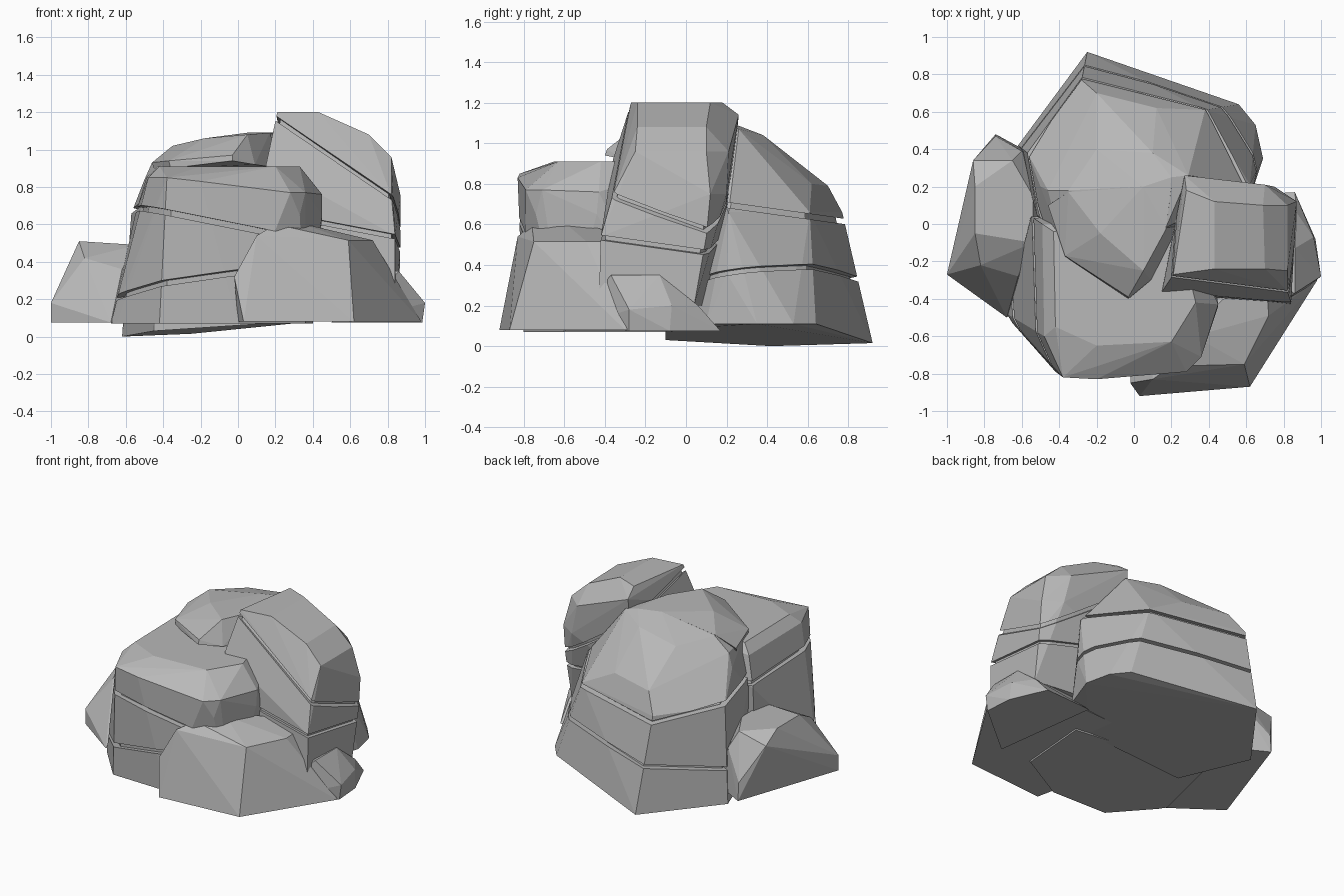
import bpy, bmesh
from mathutils import Vector

cube = bpy.data.objects.get("Cube")
if cube:
    bpy.data.objects.remove(cube, do_unlink=True)

stone = bpy.data.materials.new("grey_stone")
stone.use_nodes = True
grey = (0.48, 0.48, 0.48, 1)
stone.diffuse_color = grey
stone.node_tree.nodes["Principled BSDF"].inputs["Base Color"].default_value = grey


def hull(points):
    """Convex boulder around a few corner points."""
    bm = bmesh.new()
    for p in points:
        bm.verts.new(p)
    res = bmesh.ops.convex_hull(bm, input=bm.verts)
    loose = [g for g in set(res["geom_interior"] + res["geom_unused"])
             if isinstance(g, bmesh.types.BMVert)]
    bmesh.ops.delete(bm, geom=loose, context="VERTS")
    bmesh.ops.dissolve_limit(bm, angle_limit=0.05, verts=bm.verts, edges=bm.edges)
    return bm


def trim(bm, point, normal, keep_above):
    """Slice the boulder with a plane and close the cut."""
    res = bmesh.ops.bisect_plane(bm, geom=bm.verts[:] + bm.edges[:] + bm.faces[:],
                                 plane_co=point, plane_no=normal,
                                 clear_inner=keep_above, clear_outer=not keep_above)
    rim = [g for g in res["geom_cut"] if isinstance(g, bmesh.types.BMEdge)]
    if rim:
        bmesh.ops.contextual_create(bm, geom=rim)


def rock(name, points, cracks=(), gap=0.013, depth=0.045):
    """Boulder split into strata by cracks, each crack a (point, slopes) pair."""
    planes = [(Vector(p), Vector((-sx, -sy, 1)).normalized()) for p, (sx, sy) in cracks]
    mesh = bpy.data.meshes.new(name)
    total = bmesh.new()

    def add(bm):
        part = bpy.data.meshes.new("part")
        bm.to_mesh(part)
        bm.free()
        total.from_mesh(part)
        bpy.data.meshes.remove(part)

    # solid strata
    for i in range(len(planes) + 1):
        bm = hull(points)
        if i > 0:
            p, n = planes[i - 1]
            trim(bm, p + n * gap, n, True)
        if i < len(planes):
            p, n = planes[i]
            trim(bm, p - n * gap, n, False)
        add(bm)
    # shrunken slices that form the floor of each crack
    for p, n in planes:
        bm = hull(points)
        trim(bm, p - n * gap, n, True)
        trim(bm, p + n * gap, n, False)
        mid = sum((v.co for v in bm.verts), Vector()) / len(bm.verts)
        for v in bm.verts:
            flat = v.co - mid
            flat -= n * flat.dot(n)
            v.co -= flat.normalized() * depth
        add(bm)

    bmesh.ops.recalc_face_normals(total, faces=total.faces)
    total.to_mesh(mesh)
    total.free()
    mesh.materials.append(stone)
    obj = bpy.data.objects.new(name, mesh)
    bpy.context.collection.objects.link(obj)


def ring(z, *outline):
    """Level outline at one height."""
    return [(x, y, z) for x, y in outline]


# Tall rock at the back, with a tilted base
back = [(-.25, .92, .015), (-.62, .42, 0), (-.45, -.1, .03), (.3, -.1, .08)]
back += ring(.11, (.56, .64), (.65, .53), (.69, .35), (.6, .1))
back += [(-.28, .83, .33), (.4, .62, .41), (.64, .2, .36)]
back += ring(.66, (-.28, .77), (.38, .61), (.62, .21), (-.57, .38), (-.52, .05))
back += [(-.2, .7, .79), (.12, .62, .8), (-.5, .2, .84)]
back += ring(.93, (-.46, .18), (-.4, -.06))
back += [(-.35, .18, 1.02), (-.2, .4, .99), (.29, .26, 1.07), (.1, .38, 1.04)]
back += ring(1.09, (.05, .2), (.2, .25), (.17, -.02))
rock("back_rock", back, [((-.25, .83, .33), (.12, .12)), ((.4, .6, .64), (0, -.14))])

# Cap slab leaning forward over the front rock
cap = [(-.45, .08, .9), (-.36, -.18, .9), (-.03, -.4, .94), (.09, -.3, .92), (.22, -.05, .9)]
cap += [(-.46, .1, .93), (-.37, -.17, .94), (-.03, -.39, .97)]
cap += [(-.35, .17, 1.02), (-.18, -.05, 1.06), (.05, -.25, 1.08)]
cap += ring(1.09, (.17, -.03), (.05, .2), (.2, .2))
rock("cap_slab", cap)

# Layered rock at the front
front = ring(.07, (-.68, -.48), (-.65, -.53), (-.42, -.79), (0, -.8), (.36, -.6), (.4, -.1), (-.56, .03))
front += ring(.65, (-.52, -.58), (-.37, -.81), (.33, -.74), (.45, -.44), (-.55, .04))
front += ring(.85, (-.48, -.6), (-.38, -.82), (-.49, 0))
front += [(-.2, -.83, .83), (.28, -.79, .77), (.36, -.71, .77), (.45, -.43, .76)]
front += ring(.91, (-.42, -.55), (-.43, -.04), (-.2, -.65), (.2, -.63), (.33, -.42), (.22, .02))
rock("front_rock", front, [((-.4, -.79, .285), (.14, -.14)), ((-.36, -.8, .66), (-.2, -.02))], gap=0.015)

# Tower with steep cracks
tower = ring(.2, (.3, -.38), (.84, -.43), (.86, .04), (.35, .1))
tower += ring(.54, (.18, -.38), (.84, -.42), (.87, .1), (.25, .2))
tower += ring(.75, (.82, -.36), (.87, .12), (.75, .2)) + [(.15, -.36, .92)]
tower += ring(.96, (.82, -.25), (.82, .1), (.7, .21))
tower += ring(1.08, (.7, -.24), (.69, .1))
tower += ring(1.2, (.21, -.27), (.43, -.24), (.43, .12), (.28, .18)) + [(.27, .26, 1.14)]
rock("tower_rock", tower, [((.85, -.4, .53), (-.2, -.13)), ((.22, -.3, 1.16), (-.72, -.3))],
     gap=0.012, depth=0.03)

# Low boulder in front of the tower
low = ring(.08, (0, -.78), (.03, -.92), (.62, -.87), (.98, -.3), (.8, .15), (.2, .1), (0, -.4))
low += [(-.02, -.85, .32), (.1, -.83, .54), (.2, -.76, .6), (.32, -.6, .61), (.37, -.5, .6)]
low += ring(.515, (.59, -.75), (.72, -.49), (.7, -.2))
rock("low_boulder", low)

# Small mound on the side
mound = ring(.075, (.6, -.6), (.985, -.28), (.97, -.08), (.86, .17), (.5, .15))
mound += [(1, -.28, .18), (.96, -.07, .2), (.87, .06, .2)]
mound += ring(.35, (.86, -.37), (.86, -.13), (.6, -.3))
rock("side_mound", mound)

# Separate boulder on the other side
side = ring(.075, (-1, -.27), (-.74, .48), (-.5, .35), (-.45, -.3), (-.68, -.5))
side += [(-1, -.27, .18), (-.86, .34, .44), (-.74, .47, .2), (-.6, .39, .38)]
side += [(-.82, -.22, .42), (-.62, -.28, .36)]
side += ring(.51, (-.85, .2), (-.85, -.05)) + ring(.49, (-.65, .34), (-.54, .15), (-.54, -.1))
rock("side_boulder", side)
